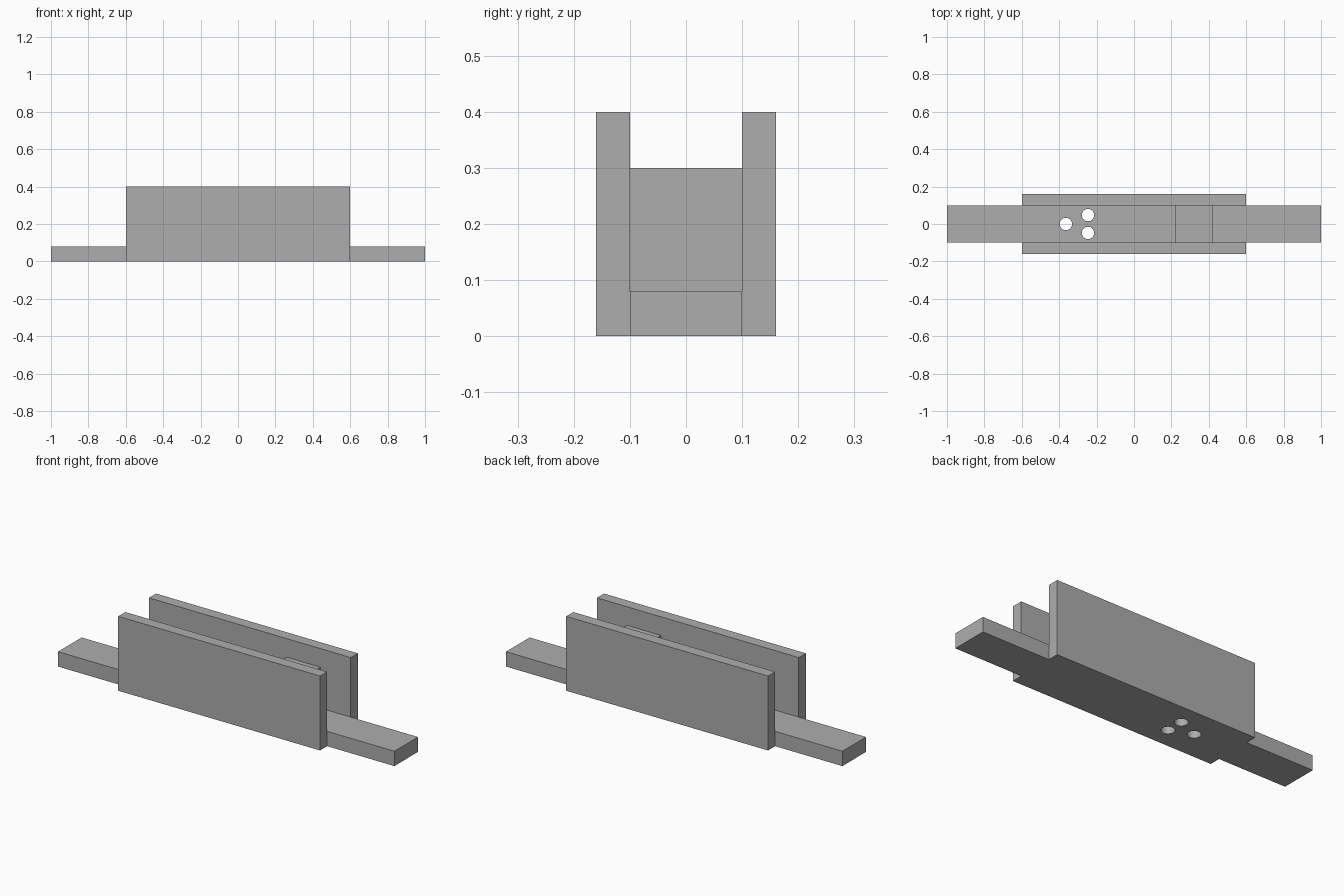
import bpy
from mathutils import Vector

default = bpy.data.objects.get("Cube")
if default:
    bpy.data.objects.remove(default, do_unlink=True)

grey = bpy.data.materials.new("plain grey")
grey.use_nodes = True
colour = (0.42, 0.42, 0.42, 1)
grey.diffuse_color = colour
grey.node_tree.nodes["Principled BSDF"].inputs["Base Color"].default_value = colour


def box(name, low, high):
    """Axis-aligned box between two opposite corners."""
    low, high = Vector(low), Vector(high)
    bpy.ops.mesh.primitive_cube_add(size=1, location=(low + high) / 2)
    ob = bpy.context.object
    ob.name = name
    ob.scale = high - low
    bpy.ops.object.transform_apply(location=False, rotation=False, scale=True)
    ob.data.materials.append(grey)
    return ob


HALF_WIDTH, BASE_TOP = 0.1, 0.08

# Long base bar
base = box("base_bar", (-1, -HALF_WIDTH, 0), (1, HALF_WIDTH, BASE_TOP))

# Three round holes drilled through the base
for i, (x, y) in enumerate([(-0.364, 0), (-0.246, 0.048), (-0.246, -0.048)]):
    bpy.ops.mesh.primitive_cylinder_add(vertices=32, radius=0.033, depth=0.3,
                                        location=(x, y, BASE_TOP / 2))
    cutter = bpy.context.object
    cutter.name = f"hole_cutter_{i + 1}"
    cutter.data.materials.append(grey)
    cutter.hide_render = True
    cutter.hide_set(True)
    cut = base.modifiers.new(f"hole_{i + 1}", 'BOOLEAN')
    cut.operation = 'DIFFERENCE'
    cut.solver = 'EXACT'
    cut.object = cutter

# Bake the holes, then discard the cutters
bpy.ops.object.select_all(action='DESELECT')
base.select_set(True)
bpy.context.view_layer.objects.active = base
cutters = [m.object for m in base.modifiers]
for name in [m.name for m in base.modifiers]:
    bpy.ops.object.modifier_apply(modifier=name)
for cutter in cutters:
    bpy.data.objects.remove(cutter, do_unlink=True)
bpy.ops.object.shade_smooth_by_angle()

# Side walls along the front and back
box("front_wall", (-0.6, -0.16, 0), (0.6, -HALF_WIDTH, 0.4))
box("back_wall", (-0.6, HALF_WIDTH, 0), (0.6, 0.16, 0.4))

# Block standing between the walls
box("inner_block", (0.22, -HALF_WIDTH, BASE_TOP), (0.42, HALF_WIDTH, 0.3))
